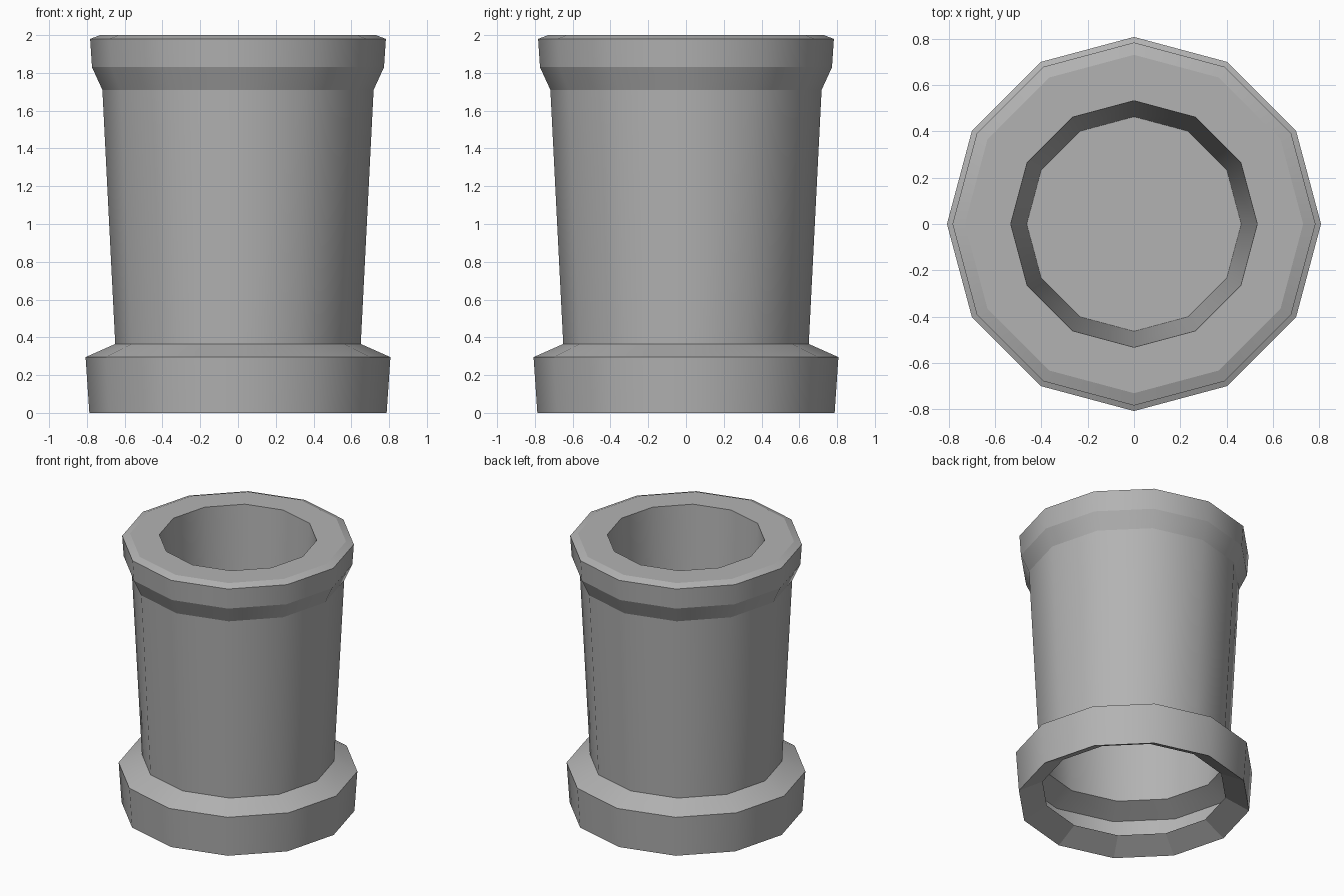
import bpy, bmesh, math

if "Cube" in bpy.data.objects:
    bpy.data.objects.remove(bpy.data.objects["Cube"])

SIDES = 12


def lathe(name, profile, color):
    """Revolve (radius, z) points around z; bands smooth around, crisp between."""
    bm = bmesh.new()
    rings = []
    for r, z in profile:
        rings.append([bm.verts.new((r * math.cos(2 * math.pi * i / SIDES),
                                    r * math.sin(2 * math.pi * i / SIDES), z))
                      for i in range(SIDES)])
    for k, (a, b) in enumerate(zip(rings, rings[1:])):
        for i in range(SIDES):
            j = (i + 1) % SIDES
            face = bm.faces.new((a[i], a[j], b[j], b[i]))
            face.smooth = k > 0          # underside lip stays faceted
    bm.faces.new(rings[-1])              # floor of the well
    # Horizontal ring edges are sharp
    for ring in rings:
        for i in range(SIDES):
            edge = bm.edges.get((ring[i], ring[(i + 1) % SIDES]))
            edge.smooth = False
    mesh = bpy.data.meshes.new(name)
    bm.to_mesh(mesh)
    bm.free()
    mat = bpy.data.materials.new(name + "_grey")
    mat.diffuse_color = color
    mat.use_nodes = True
    mat.node_tree.nodes["Principled BSDF"].inputs["Base Color"].default_value = mat.diffuse_color
    mesh.materials.append(mat)
    obj = bpy.data.objects.new(name, mesh)
    bpy.context.collection.objects.link(obj)
    return obj


# One hollow shell: underside lip, base, tapered body, collar, inner well
lathe("chimney_pot", [
    (0.625, 0.085),  # inward-sloping underside lip
    (0.787, 0.0),    # base foot
    (0.807, 0.295),  # base top edge
    (0.65, 0.365),   # body bottom
    (0.718, 1.71),   # body top
    (0.773, 1.83),   # collar flare
    (0.783, 1.98),   # collar edge
    (0.73, 2.0),     # rim chamfer
    (0.532, 2.0),    # rim opening
    (0.463, 0.70),   # well floor edge
], (0.45, 0.45, 0.45, 1.0))
